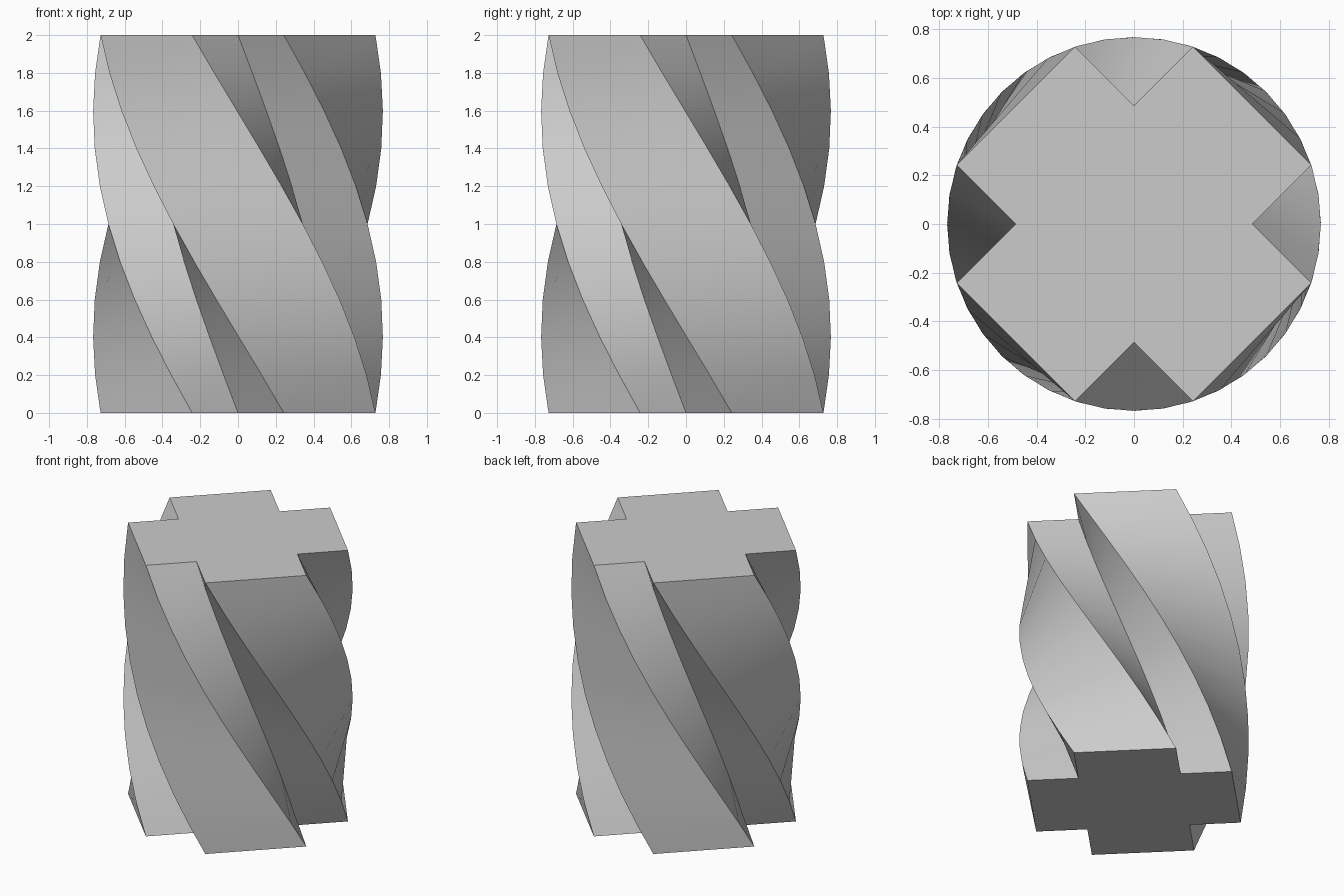
import bpy, bmesh, math

cube = bpy.data.objects.get("Cube")
if cube:
    bpy.data.objects.remove(cube, do_unlink=True)

HEIGHT, STEPS, TWIST = 2.0, 10, math.radians(90)
HALF = 0.343           # half the arm width; arms reach twice as far

grey = bpy.data.materials.new("plain grey")
grey.use_nodes = True
colour = (0.6, 0.6, 0.6, 1)
grey.diffuse_color = colour
grey.node_tree.nodes["Principled BSDF"].inputs["Base Color"].default_value = colour

# Cross profile: one arm repeated around the axis
arm = [(2 * HALF, -HALF), (2 * HALF, HALF), (HALF, HALF)]
profile = []
for quarter in range(4):
    a = math.radians(45 + 90 * quarter)
    profile += [(x * math.cos(a) - y * math.sin(a),
                 x * math.sin(a) + y * math.cos(a)) for x, y in arm]

# Twisted column: stacked rings, each turned clockwise from the one below
bm = bmesh.new()
rings = []
for i in range(STEPS + 1):
    t = i / STEPS
    c, s = math.cos(-TWIST * t), math.sin(-TWIST * t)
    rings.append([bm.verts.new((x * c - y * s, x * s + y * c, HEIGHT * t))
                  for x, y in profile])
n = len(profile)
for low, high in zip(rings, rings[1:]):
    for j in range(n):
        k = (j + 1) % n
        bm.faces.new((low[j], low[k], high[k], high[j]))
bm.faces.new(rings[0][::-1])
bm.faces.new(rings[-1])
mesh = bpy.data.meshes.new("twisted_cross_column")
bm.to_mesh(mesh)
bm.free()
mesh.materials.append(grey)

column = bpy.data.objects.new("twisted_cross_column", mesh)
bpy.context.collection.objects.link(column)
bpy.context.view_layer.objects.active = column
column.select_set(True)
bpy.ops.object.shade_smooth_by_angle(angle=math.radians(30))
